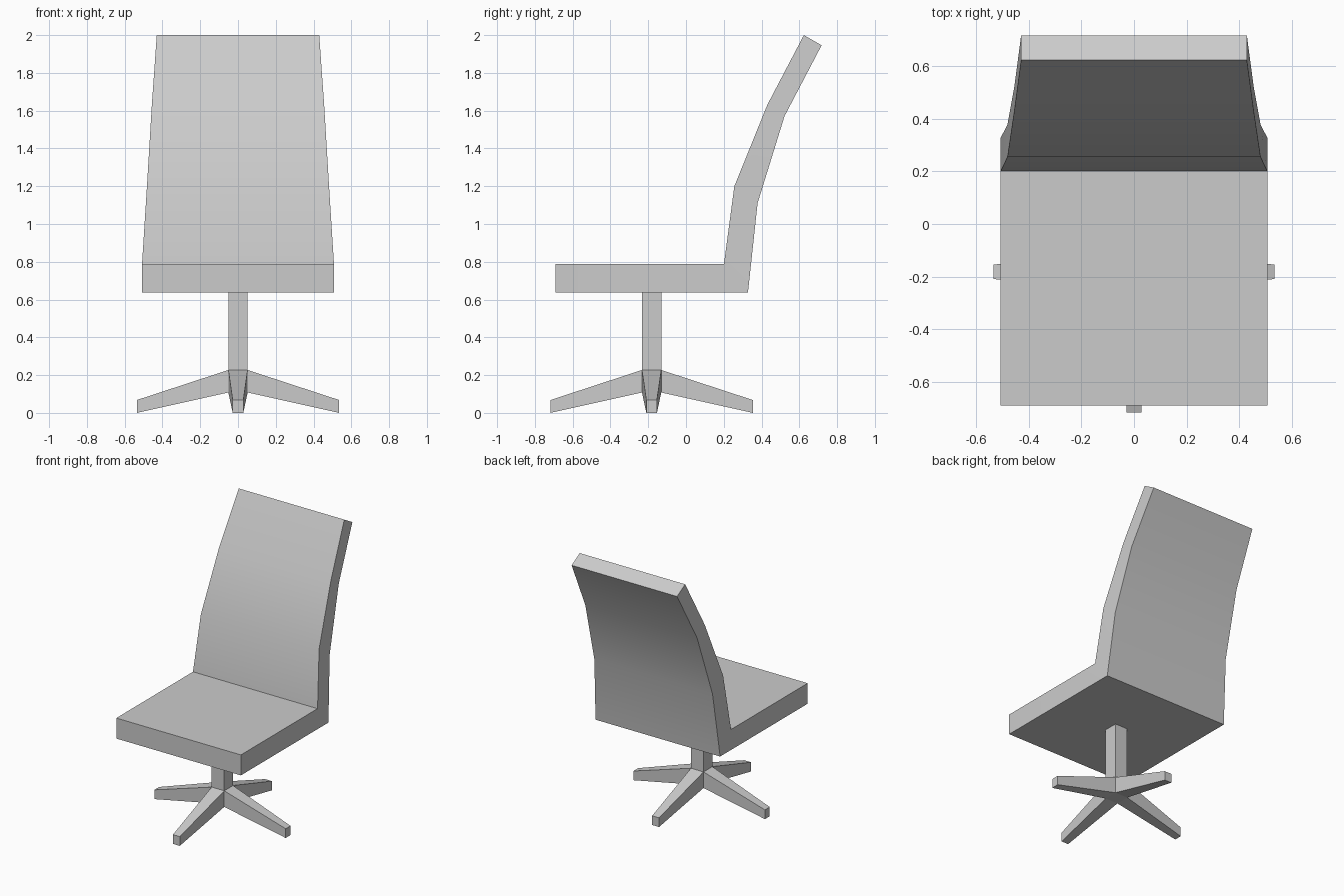
import bpy, bmesh, math
from mathutils import Vector

if "Cube" in bpy.data.objects:
    bpy.data.objects.remove(bpy.data.objects["Cube"])

CY = -0.182  # pedestal centre in y


def finish(bm, name, smooth=False):
    bmesh.ops.recalc_face_normals(bm, faces=bm.faces[:])
    mesh = bpy.data.meshes.new(name)
    bm.to_mesh(mesh)
    bm.free()
    ob = bpy.data.objects.new(name, mesh)
    bpy.context.collection.objects.link(ob)
    if smooth:
        bpy.context.view_layer.objects.active = ob
        ob.select_set(True)
        bpy.ops.object.shade_smooth_by_angle(angle=math.radians(30))
        ob.select_set(False)
    return ob


# Seat and curved backrest: rings of (half width, inner y, inner z, outer y, outer z)
rings = [
    (0.508, -0.692, 0.789, -0.692, 0.638),
    (0.508, 0.201, 0.789, 0.328, 0.638),
    (0.482, 0.256, 1.200, 0.379, 1.110),
    (0.456, 0.431, 1.632, 0.522, 1.572),
    (0.430, 0.624, 2.000, 0.718, 1.946),
]
bm = bmesh.new()
loops = [[bm.verts.new(p) for p in
          ((-w, iy, iz), (w, iy, iz), (w, oy, oz), (-w, oy, oz))]
         for w, iy, iz, oy, oz in rings]
for a, b in zip(loops, loops[1:]):
    for i in range(4):
        j = (i + 1) % 4
        bm.faces.new((a[i], a[j], b[j], b[i]))
bm.faces.new(loops[0])
bm.faces.new(loops[-1])
finish(bm, "seat_and_backrest", smooth=True)

# Pedestal: hub block, column pulled up, four tapered feet pulled outwards
bm = bmesh.new()
bmesh.ops.create_cube(bm, size=1)
for v in bm.verts:
    v.co = Vector((v.co.x * 0.102, CY + v.co.y * 0.102, 0.227 if v.co.z > 0 else 0.108))
bm.normal_update()
walls = [f for f in bm.faces if f.normal.z > -0.5]
for f in bmesh.ops.extrude_discrete_faces(bm, faces=walls)["faces"]:
    n = f.normal.copy()
    side = Vector((-n.y, n.x, 0))
    for v in f.verts:
        if n.z > 0.5:
            v.co.z = 0.638
        else:
            s = math.copysign(0.028, (v.co - Vector((0, CY, 0))).dot(side))
            z = 0.068 if v.co.z > 0.15 else 0.0
            v.co = Vector((0, CY, z)) + n * 0.536 + side * s
finish(bm, "pedestal_base")
